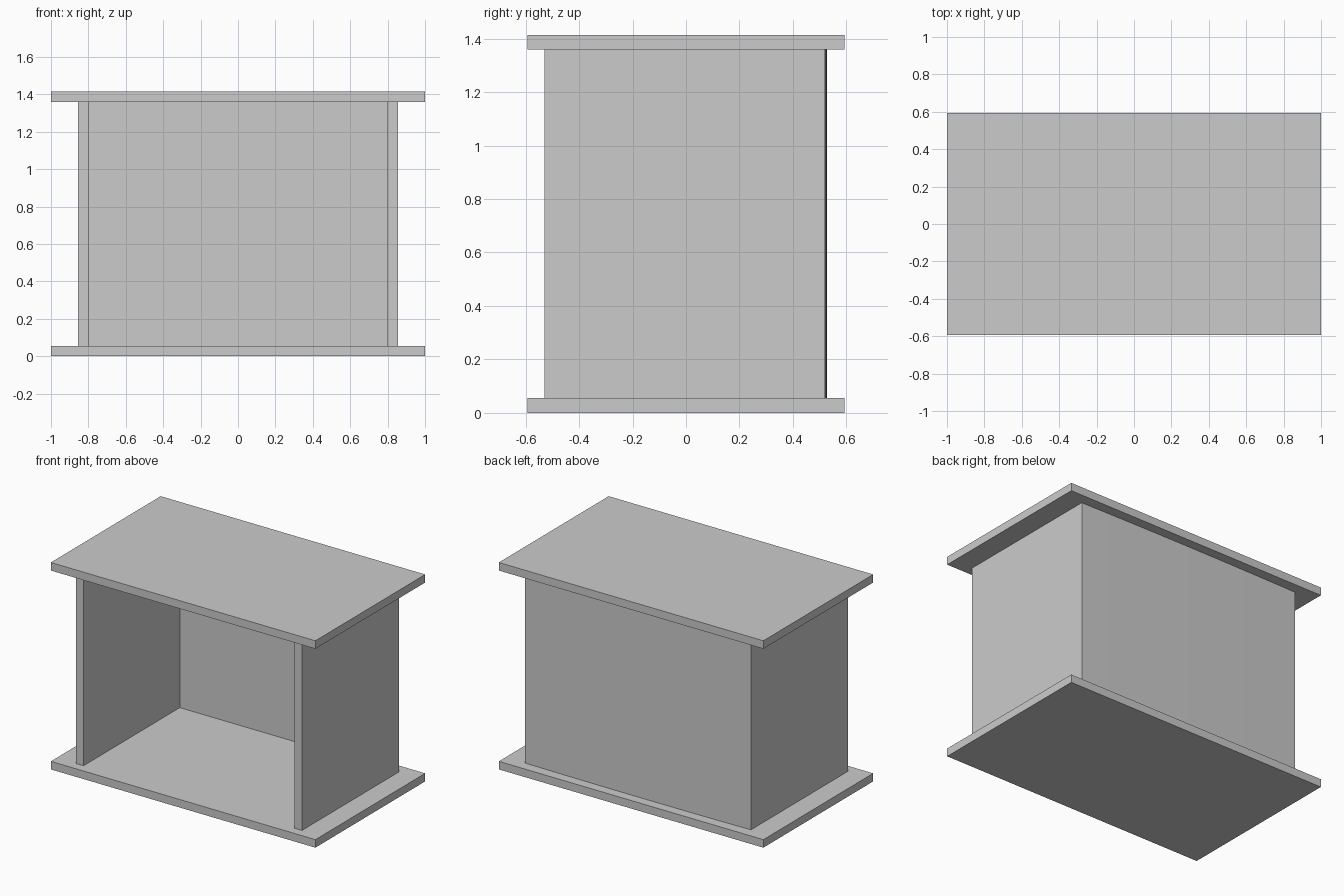
import bpy
import bmesh

cube = bpy.data.objects.get("Cube")
if cube:
    bpy.data.objects.remove(cube, do_unlink=True)

# Single plain material
grey = bpy.data.materials.new("light_grey")
grey.use_nodes = True
colour = (0.6, 0.6, 0.6, 1)
grey.diffuse_color = colour
grey.node_tree.nodes["Principled BSDF"].inputs["Base Color"].default_value = colour

HEIGHT, BOARD = 1.414, 0.055
HALF_WIDTH, HALF_DEPTH = 1.0, 0.593
WALL_OUT, WALL_IN = 0.855, 0.797
FRONT, BACK, BOW = -0.53, 0.52, 0.007


def prism(name, outline, z0, z1):
    """Extrude a flat outline upwards from z0 to z1."""
    bm = bmesh.new()
    base = bm.faces.new([bm.verts.new((x, y, z0)) for x, y in outline])
    ext = bmesh.ops.extrude_face_region(bm, geom=[base])
    for v in ext["geom"]:
        if isinstance(v, bmesh.types.BMVert):
            v.co.z = z1
    bmesh.ops.recalc_face_normals(bm, faces=bm.faces[:])
    mesh = bpy.data.meshes.new(name)
    bm.to_mesh(mesh)
    bm.free()
    mesh.materials.append(grey)
    obj = bpy.data.objects.new(name, mesh)
    bpy.context.collection.objects.link(obj)
    return obj


def rect(x0, x1, y0, y1):
    return [(x0, y0), (x1, y0), (x1, y1), (x0, y1)]


# Overhanging boards
board = rect(-HALF_WIDTH, HALF_WIDTH, -HALF_DEPTH, HALF_DEPTH)
prism("bottom_board", board, 0, BOARD)
prism("top_board", board, HEIGHT - BOARD, HEIGHT)

# Upright side walls
for name, side in (("left_wall", 1), ("right_wall", -1)):
    xs = sorted((side * WALL_IN, side * WALL_OUT))
    prism(name, rect(*xs, FRONT, BACK), BOARD, HEIGHT - BOARD)

# Thin back panel, bowed slightly outwards
steps = 8
curve = []
for i in range(steps + 1):
    t = 1 - 2 * i / steps
    curve.append((t * WALL_OUT, BACK + BOW * (1 - t * t)))
inner = [(-WALL_IN, BACK), (-WALL_IN, BACK - 0.01), (WALL_IN, BACK - 0.01), (WALL_IN, BACK)]
prism("back_panel", curve + inner, BOARD, HEIGHT - BOARD)
